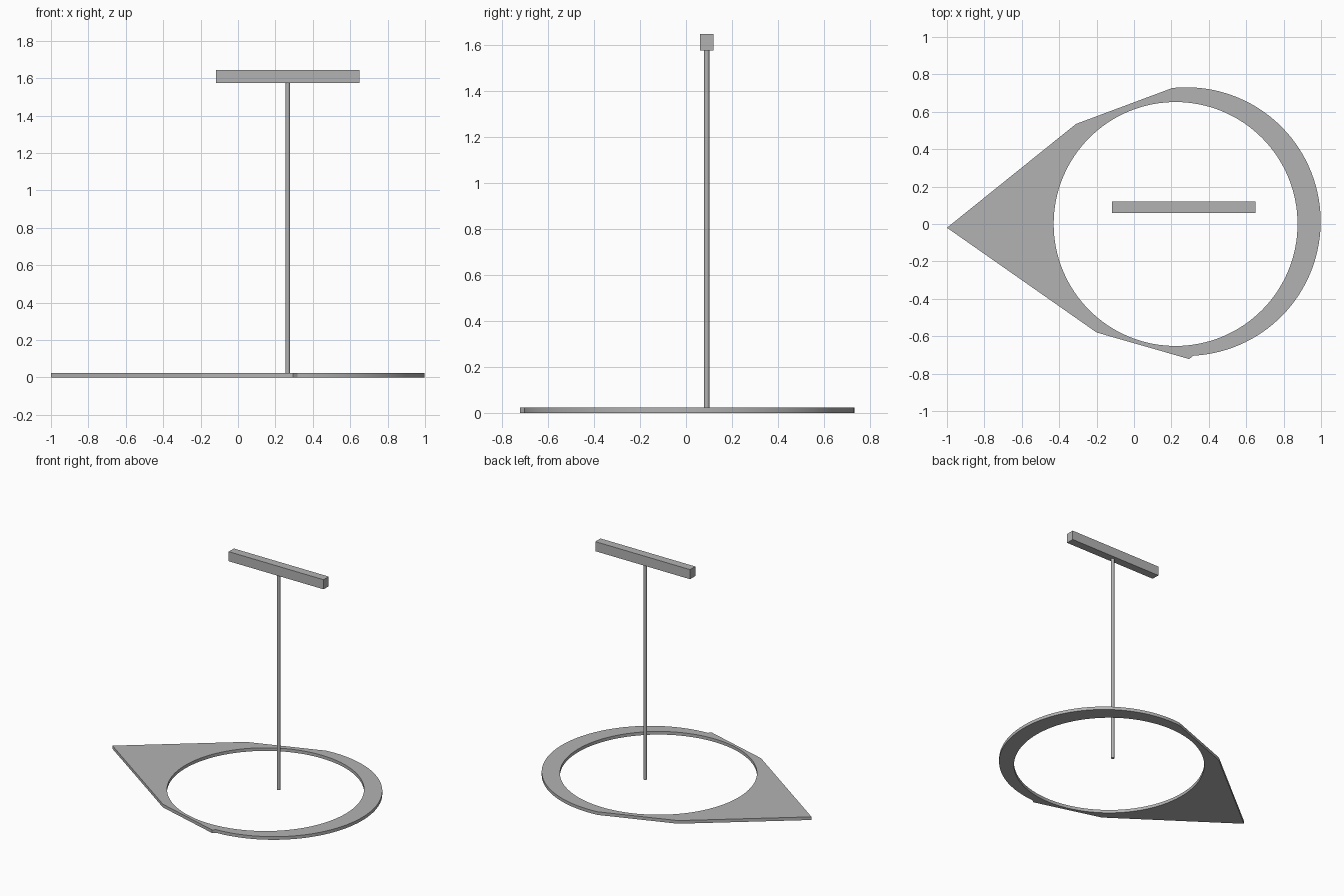
import bpy, bmesh, math
from mathutils import Matrix, Vector

cube = bpy.data.objects.get("Cube")
if cube:
    bpy.data.objects.remove(cube)

grey = bpy.data.materials.new("plain grey")
grey.use_nodes = True
colour = (0.45, 0.45, 0.45, 1)
grey.diffuse_color = colour
grey.node_tree.nodes["Principled BSDF"].inputs["Base Color"].default_value = colour


def add_object(name, bm):
    bmesh.ops.recalc_face_normals(bm, faces=bm.faces)
    mesh = bpy.data.meshes.new(name)
    bm.to_mesh(mesh)
    bm.free()
    mesh.materials.append(grey)
    obj = bpy.data.objects.new(name, mesh)
    bpy.context.collection.objects.link(obj)
    return obj


def arc(centre, radius, start, end, steps):
    angles = [math.radians(start + (end - start) * i / steps) for i in range(steps + 1)]
    return [(centre[0] + radius * math.cos(a), centre[1] + radius * math.sin(a)) for a in angles]


# Pointed base ring: an arc closed by straight flanks, with a round hole
thickness = 0.023
outline = arc((0.28, 0.013), 0.718, -87, 96, 64)
outline += [(-0.31, 0.535), (-1, -0.02), (-0.2, -0.58), (0.295, -0.722)]
hole = arc((0.2225, 0), 0.652, 0, 360, 128)[:-1]

bm = bmesh.new()
rims = {0: [], thickness: []}
for loop in (outline, hole):
    rows = []
    for z, rim in rims.items():
        row = [bm.verts.new((x, y, z)) for x, y in loop]
        rim += [bm.edges.new((row[i - 1], v)) for i, v in enumerate(row)]
        rows.append(row)
    low, high = rows
    for i in range(len(loop)):
        bm.faces.new((low[i - 1], low[i], high[i], high[i - 1]))
for rim in rims.values():
    bmesh.ops.triangle_fill(bm, edges=rim, use_beauty=True, normal=(0, 0, 1))
ring = add_object("base_ring", bm)

# Slender upright pole
pole_x, pole_y, bar_bottom, bar_top = 0.266, 0.09, 1.575, 1.645
bm = bmesh.new()
bmesh.ops.create_cone(bm, cap_ends=True, segments=16, radius1=0.0115, radius2=0.0115,
                      depth=bar_bottom,
                      matrix=Matrix.Translation((pole_x, pole_y, bar_bottom / 2)))
pole = add_object("pole", bm)

# Crossbar on top of the pole
bm = bmesh.new()
size = Vector((0.766, 0.06, bar_top - bar_bottom))
centre = Vector((pole_x, pole_y, (bar_top + bar_bottom) / 2))
bmesh.ops.create_cube(bm, size=1, matrix=Matrix.Translation(centre) @ Matrix.Diagonal(size).to_4x4())
add_object("crossbar", bm)

# Smooth the round walls, keep the corners crisp
for obj, angle in ((ring, 10), (pole, 30)):
    bpy.ops.object.select_all(action="DESELECT")
    obj.select_set(True)
    bpy.context.view_layer.objects.active = obj
    bpy.ops.object.shade_smooth_by_angle(angle=math.radians(angle))
